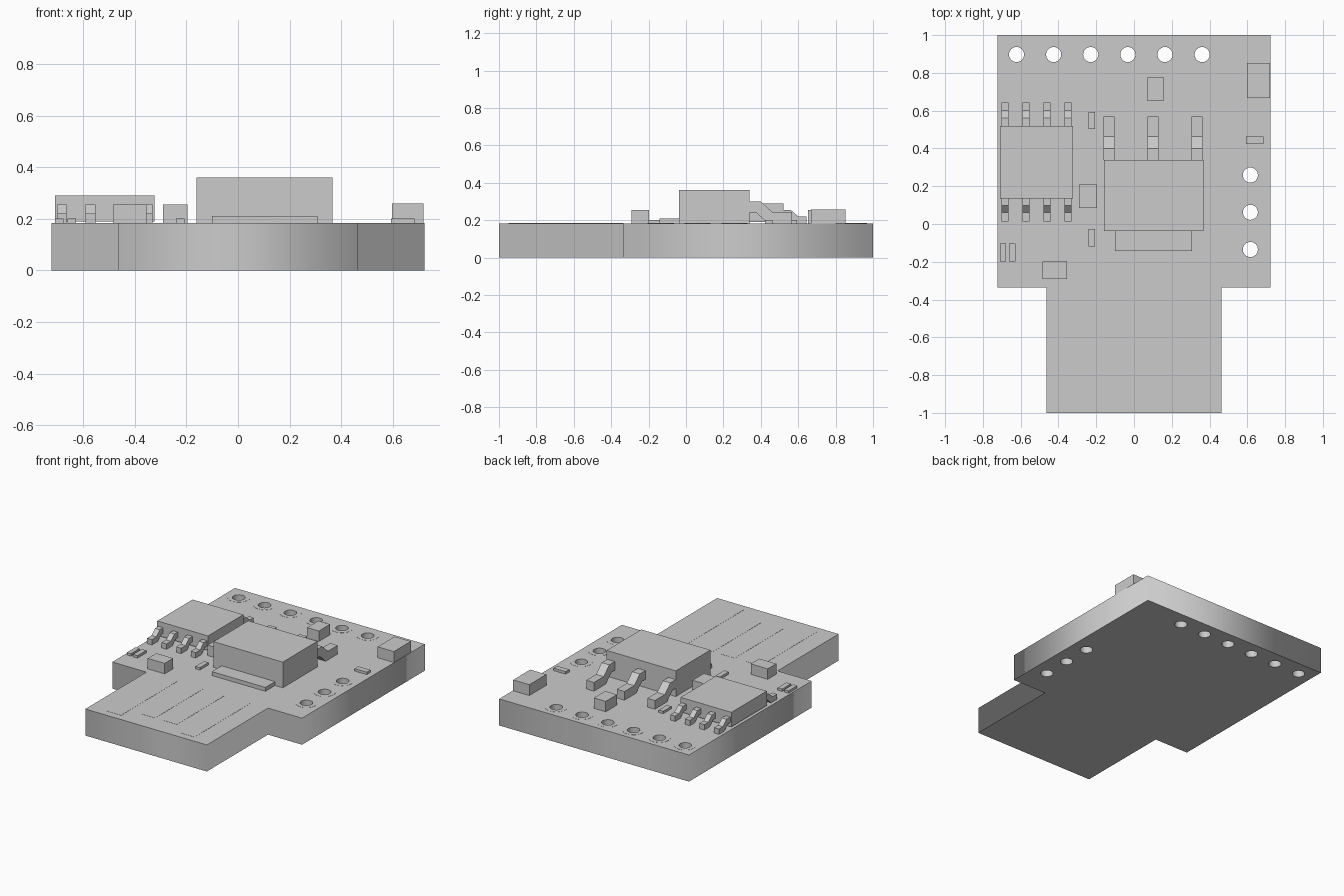
import bpy
import math

cube = bpy.data.objects.get("Cube")
if cube:
    bpy.data.objects.remove(cube, do_unlink=True)

grey = bpy.data.materials.new("plain grey")
grey.use_nodes = True
grey.diffuse_color = (0.6, 0.6, 0.6, 1)
grey.node_tree.nodes["Principled BSDF"].inputs["Base Color"].default_value = (0.6, 0.6, 0.6, 1)

TOP = 0.183      # board surface
HOLE = 0.04      # drilled hole radius


def slab(name, loops, z0, z1):
    """Extrude closed 2D outlines; inner loops become holes."""
    curve = bpy.data.curves.new(name, "CURVE")
    curve.dimensions = "2D"
    curve.fill_mode = "BOTH"
    curve.extrude = (z1 - z0) / 2
    for pts in loops:
        spline = curve.splines.new("POLY")
        spline.points.add(len(pts) - 1)
        for p, (x, y) in zip(spline.points, pts):
            p.co = (x, y, 0, 1)
        spline.use_cyclic_u = True
    obj = bpy.data.objects.new(name, curve)
    bpy.context.collection.objects.link(obj)
    obj.location.z = (z0 + z1) / 2
    bpy.ops.object.select_all(action="DESELECT")
    obj.select_set(True)
    bpy.context.view_layer.objects.active = obj
    bpy.ops.object.convert(target="MESH")
    obj = bpy.context.object
    obj.data.materials.clear()
    obj.data.materials.append(grey)
    return obj


def circle(x, y, r, n=24):
    return [(x + r * math.cos(i * math.tau / n), y + r * math.sin(i * math.tau / n))
            for i in range(n)]


def prism(name, profile, x0, x1):
    """Extrude a (y, z) profile along x."""
    n = len(profile)
    verts = [(x, y, z) for x in (x0, x1) for y, z in profile]
    faces = [tuple(reversed(range(n))), tuple(range(n, 2 * n))]
    faces += [(i, (i + 1) % n, n + (i + 1) % n, n + i) for i in range(n)]
    area = sum(profile[i][0] * profile[(i + 1) % n][1] - profile[(i + 1) % n][0] * profile[i][1]
               for i in range(n))
    if area < 0:
        faces = [f[::-1] for f in faces]
    mesh = bpy.data.meshes.new(name)
    mesh.from_pydata(verts, [], faces)
    mesh.materials.append(grey)
    obj = bpy.data.objects.new(name, mesh)
    bpy.context.collection.objects.link(obj)
    return obj


def box(name, x0, x1, y0, y1, z1, z0=TOP):
    return prism(name, [(y0, z0), (y1, z0), (y1, z1), (y0, z1)], x0, x1)


def bent_lead(name, x, width, y_body, direction, ys, z_shoulder, z_foot):
    """Gull-wing pin: shoulder, slope and foot stepping away from a body."""
    a, b, c = ys
    thick = z_foot - TOP
    k = thick * 0.4
    path = [(0, z_shoulder), (a, z_shoulder), (b, z_foot), (c, z_foot), (c, TOP),
            (b - k, TOP), (a - k, z_shoulder - thick), (0, z_shoulder - thick)]
    prism(name, [(y_body + direction * d, z) for d, z in path], x - width / 2, x + width / 2)


# Circuit board with its narrow plug and drilled holes
holes = [(-0.622 + 0.1965 * i, 0.897) for i in range(6)]
holes += [(0.616, 0.259 - 0.197 * i) for i in range(3)]
W, N, STEP = 0.723, 0.463, -0.335
outline = [(-N, -1), (N, -1), (N, STEP), (W, STEP), (W, 1), (-W, 1), (-W, STEP), (-N, STEP)]
slab("circuit_board", [outline] + [circle(x, y, HOLE) for x, y in holes], 0, TOP)

# Thin pads around the holes and contact strips on the plug
for i, (x, y) in enumerate(holes):
    slab(f"hole_pad_{i + 1}", [circle(x, y, 0.07), circle(x, y, HOLE)], TOP, TOP + 0.001)
for side, tag in ((-1, "right"), (1, "left")):
    for cx, y0, kind in ((0.083, -0.86, "inner"), (0.28, -0.95, "outer")):
        x = side * cx
        box(f"{kind}_contact_{tag}", x - 0.054, x + 0.054, y0, -0.335, TOP + 0.001)

# Eight-pin chip
box("chip_body", -0.71, -0.323, 0.135, 0.52, 0.29, 0.19)
for i in range(4):
    x = -0.683 + 0.1113 * i
    bent_lead(f"chip_back_lead_{i + 1}", x, 0.037, 0.52, 1, (0.04, 0.08, 0.123), 0.255, 0.22)
    bent_lead(f"chip_front_lead_{i + 1}", x, 0.037, 0.135, -1, (0.036, 0.074, 0.123), 0.255, 0.22)

# Power regulator with a flat tab and three leads
box("regulator_body", -0.16, 0.367, -0.037, 0.34, 0.36)
box("regulator_tab", -0.10, 0.308, -0.142, -0.037, 0.21)
for i in range(3):
    bent_lead(f"regulator_lead_{i + 1}", -0.132 + 0.2325 * i, 0.058, 0.34, 1,
              (0.06, 0.122, 0.228), 0.30, 0.243)

# Block components
box("back_block", 0.069, 0.159, 0.653, 0.775, 0.255)
box("corner_block", 0.597, 0.72, 0.667, 0.852, 0.258)
box("middle_block", -0.291, -0.196, 0.085, 0.209, 0.255)
box("front_block", -0.484, -0.355, -0.291, -0.198, 0.255)

# Small flat resistors
for name, x0, x1, y0, y1 in (("back", -0.241, -0.207, 0.503, 0.593),
                             ("middle", -0.241, -0.207, -0.12, -0.026),
                             ("edge_outer", -0.709, -0.677, -0.198, -0.103),
                             ("edge_inner", -0.661, -0.627, -0.198, -0.103),
                             ("left", 0.593, 0.685, 0.423, 0.463)):
    box(f"{name}_resistor", x0, x1, y0, y1, 0.2)
